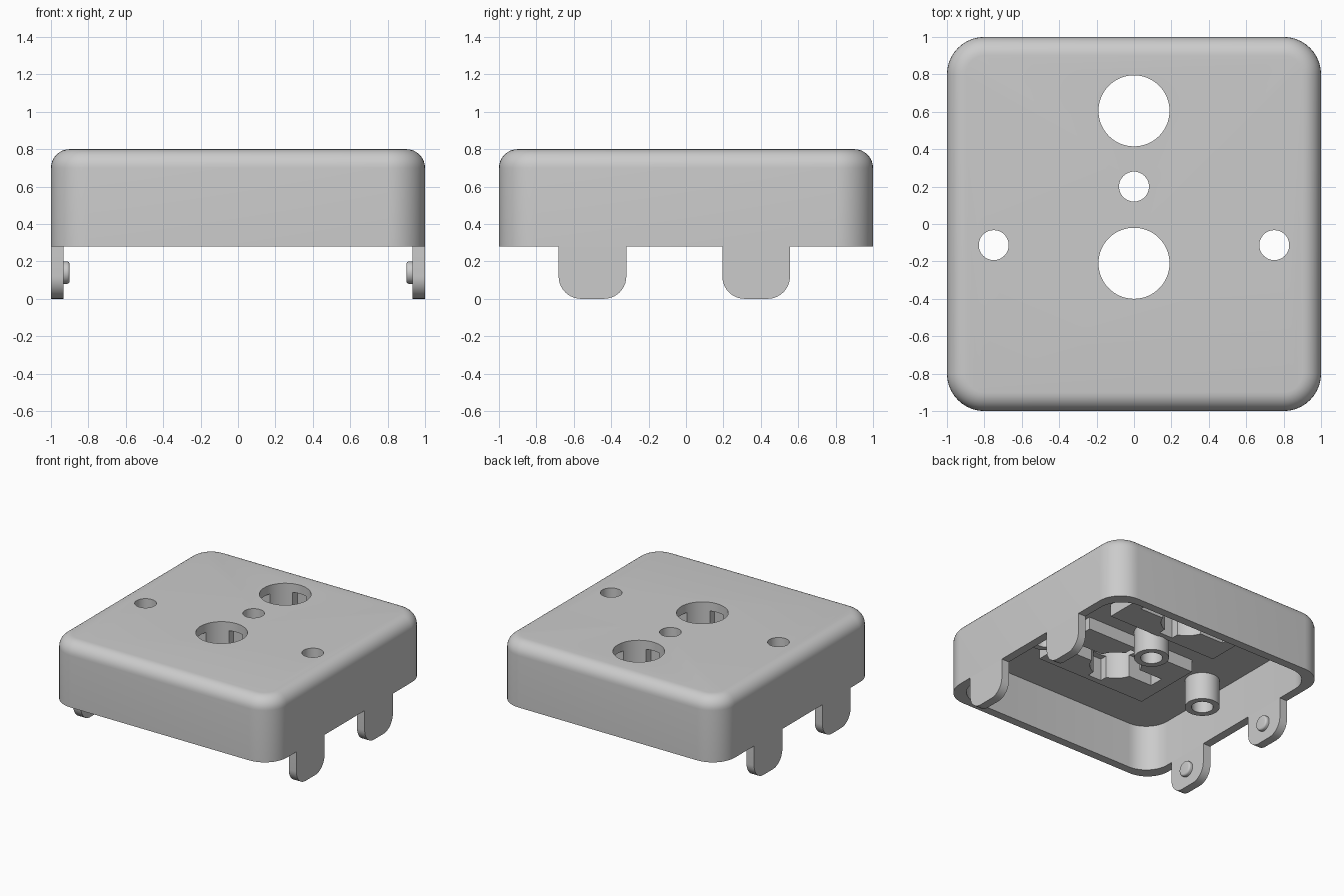
import bpy, bmesh, math
from mathutils import Matrix

if "Cube" in bpy.data.objects:
    bpy.data.objects.remove(bpy.data.objects["Cube"], do_unlink=True)

grey = bpy.data.materials.new("plain grey")
grey.use_nodes = True
grey.diffuse_color = (0.6, 0.6, 0.6, 1)
grey.node_tree.nodes["Principled BSDF"].inputs["Base Color"].default_value = grey.diffuse_color

RIM, TOP, CEILING, WALL = 0.28, 0.8, 0.65, 0.068
SOCKETS = (0.605, -0.21)
POSTS = ((0, 0.2), (0.75, -0.113), (-0.75, -0.113))


def make(name, bm):
    bmesh.ops.recalc_face_normals(bm, faces=bm.faces)
    mesh = bpy.data.meshes.new(name)
    bm.to_mesh(mesh)
    bm.free()
    obj = bpy.data.objects.new(name, mesh)
    bpy.context.collection.objects.link(obj)
    mesh.materials.append(grey)
    return obj


def rounded_square(half, radius, steps=10):
    points = []
    for quarter in range(4):
        mid = math.radians(45 + 90 * quarter)
        cx = math.copysign(half - radius, math.cos(mid))
        cy = math.copysign(half - radius, math.sin(mid))
        for i in range(steps + 1):
            a = math.pi / 2 * (quarter + i / steps)
            points.append((cx + radius * math.cos(a), cy + radius * math.sin(a)))
    return points


def loft(name, rings):
    """Stack (half width, corner radius, height) outlines into a solid."""
    bm = bmesh.new()
    loops = [[bm.verts.new((x, y, z)) for x, y in rounded_square(h, r)] for h, r, z in rings]
    for low, high in zip(loops, loops[1:]):
        for i in range(len(low)):
            j = (i + 1) % len(low)
            bm.faces.new((low[i], low[j], high[j], high[i]))
    bm.faces.new(loops[0])
    bm.faces.new(loops[-1])
    return make(name, bm)


def box(name, x, y, z):
    bm = bmesh.new()
    bmesh.ops.create_cube(bm, size=1)
    for v in bm.verts:
        v.co = [lo + (c + 0.5) * (hi - lo) for c, (lo, hi) in zip(v.co, (x, y, z))]
    return make(name, bm)


def cylinder(name, x, y, radius, low, high, sides=48):
    bm = bmesh.new()
    bmesh.ops.create_cone(bm, cap_ends=True, segments=sides, radius1=radius, radius2=radius,
                          depth=high - low, matrix=Matrix.Translation((x, y, (low + high) / 2)))
    return make(name, bm)


def combine(target, tool, operation):
    mod = target.modifiers.new("combine", 'BOOLEAN')
    mod.operation, mod.solver, mod.object = operation, 'EXACT', tool
    bpy.context.view_layer.objects.active = target
    bpy.ops.object.modifier_apply(modifier=mod.name)
    bpy.data.objects.remove(tool, do_unlink=True)


def smooth(obj):
    bpy.ops.object.select_all(action='DESELECT')
    obj.select_set(True)
    bpy.context.view_layer.objects.active = obj
    bpy.ops.object.shade_smooth_by_angle(angle=math.radians(30))


# Cover shell with filleted top edge, hollow underneath
FILLET = 0.1
rings = [(1, 0.2, RIM)]
for i in range(9):
    a = math.pi / 2 * i / 8
    inset = FILLET * (1 - math.cos(a))
    rings.append((1 - inset, 0.2 - inset, TOP - FILLET + FILLET * math.sin(a)))
shell = loft("cover_shell", rings)
combine(shell, loft("cavity", [(1 - WALL, 0.2, RIM - 0.1), (1 - WALL, 0.2, CEILING)]), 'DIFFERENCE')

# Thick pads around the large openings, and hollow screw posts
for y in SOCKETS:
    combine(shell, box("pad", (-0.49, 0.49), (y - 0.287, y + 0.287), (0.55, 0.69)), 'UNION')
for x, y in POSTS:
    combine(shell, cylinder("post", x, y, 0.128, 0.43, 0.7), 'UNION')

# Through holes, with cross slots under the top skin
for x, y in POSTS:
    combine(shell, cylinder("post_hole", x, y, 0.08, 0.3, 1), 'DIFFERENCE')
for y in SOCKETS:
    combine(shell, box("long_slot", (-0.39, 0.39), (y - 0.06, y + 0.06), (0.4, 0.73)), 'DIFFERENCE')
    combine(shell, box("short_slot", (-0.06, 0.06), (y - 0.24, y + 0.24), (0.4, 0.73)), 'DIFFERENCE')
    combine(shell, cylinder("socket_hole", 0, y, 0.19, 0.4, 1, 64), 'DIFFERENCE')
smooth(shell)


# Clip tabs with rounded lower corners and a snap button inside
def clip_tab(name, side, y):
    half, r = 0.181, 0.12
    outline = [(y - half, RIM), (y + half, RIM)]
    for cy, start in ((y + half - r, 0), (y - half + r, -90)):
        for i in range(11):
            a = math.radians(start - 9 * i)
            outline.append((cy + r * math.cos(a), r + r * math.sin(a)))
    bm = bmesh.new()
    face = bm.faces.new([bm.verts.new((side, py, pz)) for py, pz in outline])
    out = bmesh.ops.extrude_face_region(bm, geom=[face])
    for v in out["geom"]:
        if isinstance(v, bmesh.types.BMVert):
            v.co.x -= side * WALL
    smooth(make(name, bm))


def snap_button(name, side, y):
    profile = [(0.06, 0.94)]
    for i in range(6):
        a = math.pi / 2 * i / 5
        profile.append((0.045 + 0.015 * math.cos(a), 0.915 - 0.015 * math.sin(a)))
    bm = bmesh.new()
    n = 32
    loops = [[bm.verts.new((side * x, y + r * math.cos(math.tau * i / n),
                            0.14 + r * math.sin(math.tau * i / n))) for i in range(n)]
             for r, x in profile]
    for a, b in zip(loops, loops[1:]):
        for i in range(n):
            bm.faces.new((a[i], a[i - 1], b[i - 1], b[i]))
    bm.faces.new(loops[0])
    bm.faces.new(loops[-1])
    smooth(make(name, bm))


for side, side_name in ((1, "left"), (-1, "right")):
    for y, place in ((-0.5, "front"), (0.375, "back")):
        clip_tab(f"{place}_{side_name}_clip_tab", side, y)
        snap_button(f"{place}_{side_name}_snap_button", side, y)
